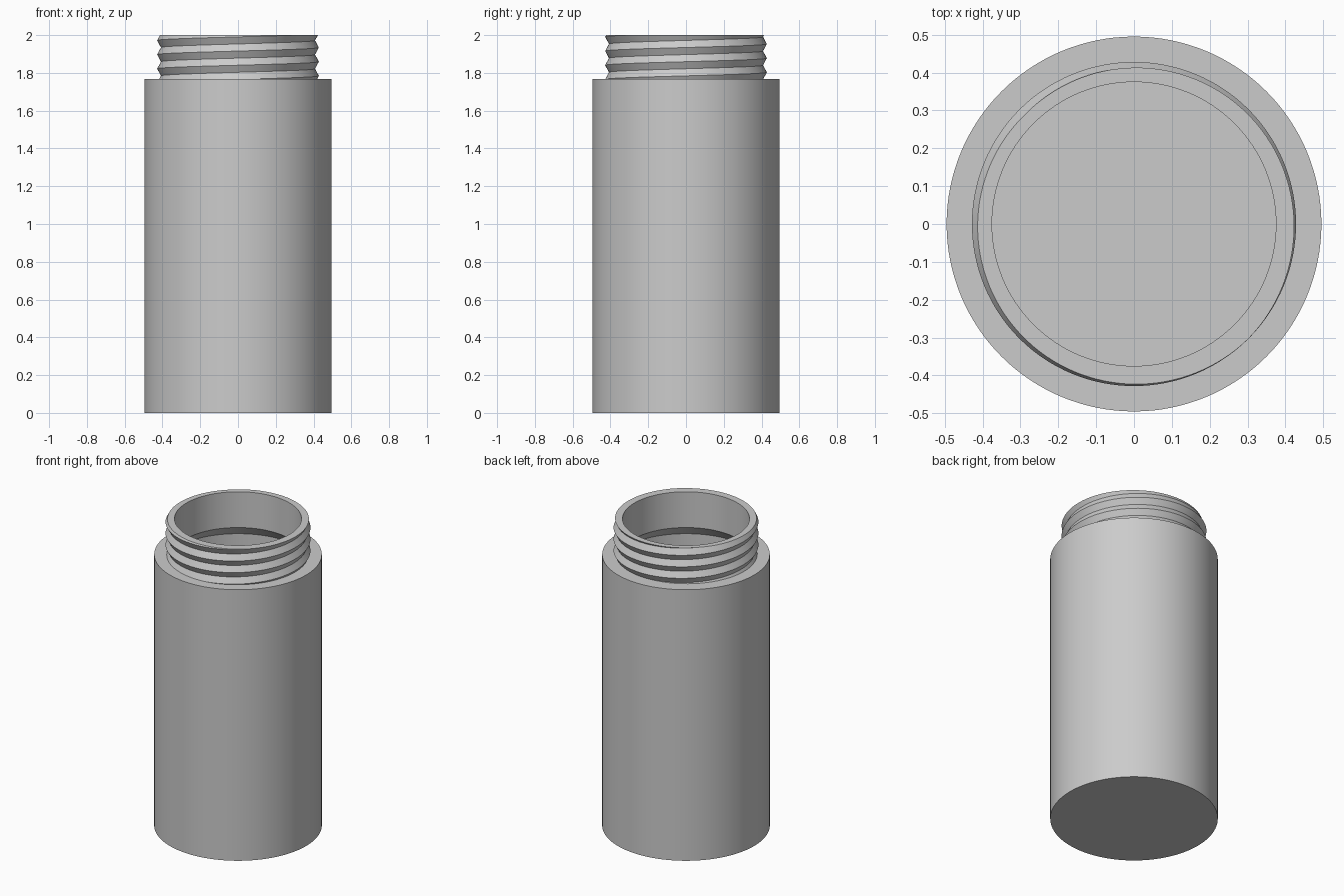
import bpy, bmesh, math
from mathutils import Vector

if "Cube" in bpy.data.objects:
    bpy.data.objects.remove(bpy.data.objects["Cube"])

SIDES = 128
PITCH = 0.075
ROOT_R, CREST_R = 0.408, 0.428
BASE_Z, TOP_Z = 1.767, 2.0

bm = bmesh.new()


def helix_point(row, col):
    """Point on a thread line: even rows are crests, odd rows are roots."""
    a = math.tau * col / SIDES
    r = ROOT_R if row % 2 else CREST_R
    z = TOP_Z + PITCH * (row / 2 + (a + math.pi / 4) / math.tau)
    return bm.verts.new((r * math.cos(a), r * math.sin(a), z))


# Threaded neck: helical strips, longer than needed, then trimmed flat
for row in range(-11, 3):
    low = [helix_point(row, c) for c in range(SIDES + 1)]
    high = [helix_point(row + 1, c) for c in range(SIDES + 1)]
    for c in range(SIDES):
        bm.faces.new((low[c], low[c + 1], high[c + 1], high[c]))
bmesh.ops.remove_doubles(bm, verts=bm.verts[:], dist=1e-4)
for z, up in ((TOP_Z, 1), (BASE_Z, -1)):
    bmesh.ops.bisect_plane(bm, geom=bm.verts[:] + bm.edges[:] + bm.faces[:],
                           plane_co=(0, 0, z), plane_no=(0, 0, up), clear_outer=True)
bmesh.ops.remove_doubles(bm, verts=bm.verts[:], dist=1e-4)


def rim(z):
    return [e for e in bm.edges if e.is_boundary
            and all(abs(v.co.z - z) < 1e-3 for v in e.verts)]


def extend(edges, outline):
    """Continue an open ring through (radius, z) steps and close the end."""
    for r, z in outline:
        new = bmesh.ops.extrude_edge_only(bm, edges=edges)["geom"]
        for v in new:
            if isinstance(v, bmesh.types.BMVert):
                flat = Vector((v.co.x, v.co.y, 0)).normalized() * r
                v.co = (flat.x, flat.y, z)
        edges = [e for e in new if isinstance(e, bmesh.types.BMEdge) and e.is_boundary]
    bmesh.ops.edgeloop_fill(bm, edges=edges)


top_rim, base_rim = rim(TOP_Z), rim(BASE_Z)
# Lip, neck bore, sloped inner shoulder, cavity and floor
extend(top_rim, [(0.375, TOP_Z), (0.375, BASE_Z), (0.45, 1.692), (0.45, 0.045)])
# Shoulder, outer wall and underside
extend(base_rim, [(0.495, BASE_Z), (0.495, 0.0)])
bmesh.ops.recalc_face_normals(bm, faces=bm.faces[:])

mesh = bpy.data.meshes.new("threaded_container")
bm.to_mesh(mesh)
bm.free()
body = bpy.data.objects.new("threaded_container", mesh)
bpy.context.collection.objects.link(body)

grey = bpy.data.materials.new("light_grey")
grey.diffuse_color = (0.6, 0.6, 0.6, 1)
grey.use_nodes = True
grey.node_tree.nodes["Principled BSDF"].inputs["Base Color"].default_value = grey.diffuse_color
mesh.materials.append(grey)

bpy.context.view_layer.objects.active = body
body.select_set(True)
bpy.ops.object.shade_smooth_by_angle(angle=math.radians(25))
